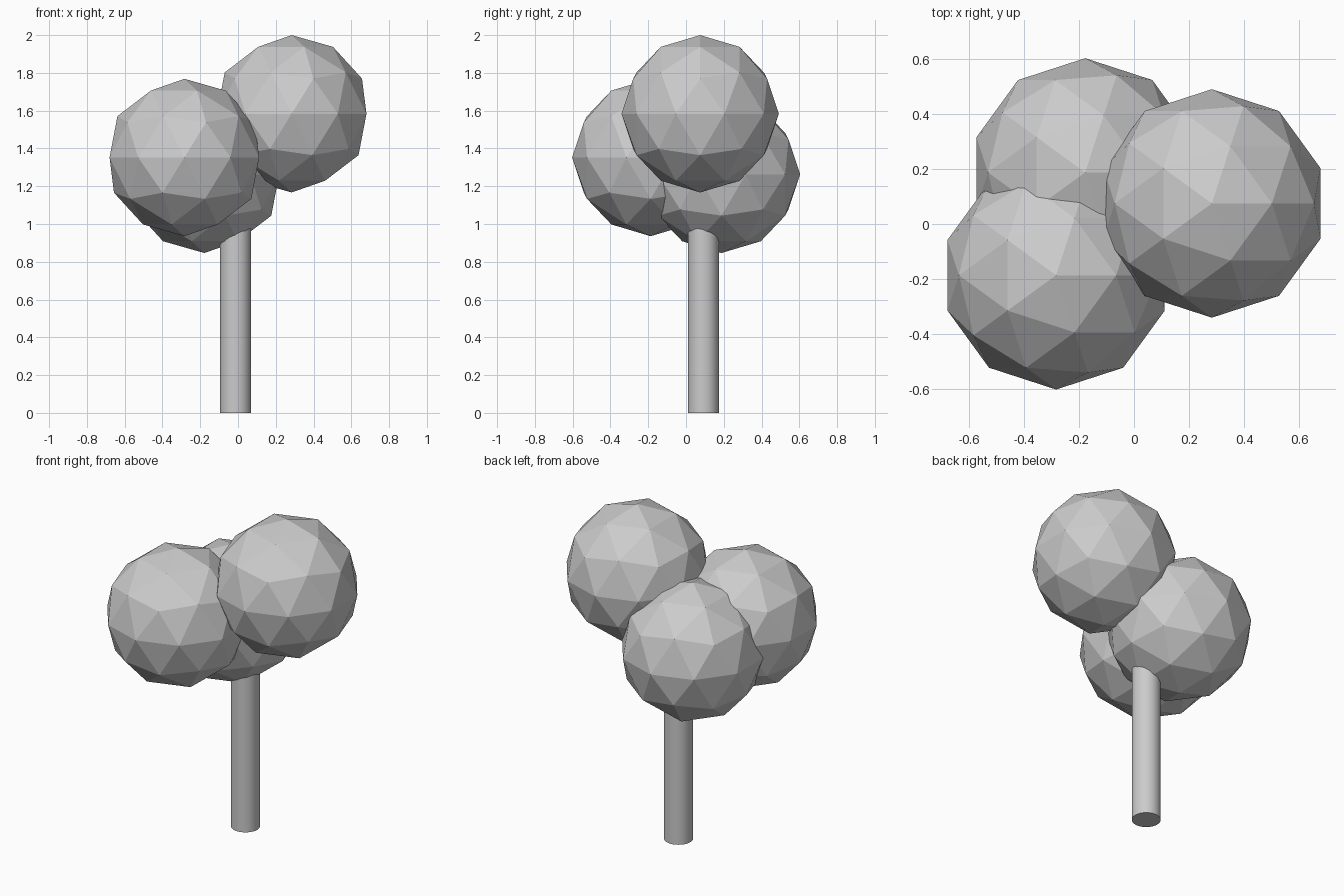
import bpy
import math

if "Cube" in bpy.data.objects:
    bpy.data.objects.remove(bpy.data.objects["Cube"])

R = 0.4165  # shared radius of the foliage balls


def foliage(name, loc):
    bpy.ops.mesh.primitive_ico_sphere_add(subdivisions=2, radius=R, location=loc)
    bpy.context.object.name = name


# Trunk: smooth cylinder running up into the lowest ball
height = 1.15
bpy.ops.mesh.primitive_cylinder_add(vertices=32, radius=0.082, depth=height,
                                    location=(-0.013, 0.092, height / 2))
bpy.context.object.name = "trunk"
bpy.ops.object.shade_smooth_by_angle(angle=math.radians(30))

# Foliage: three faceted balls
foliage("foliage_top", (0.284, 0.075, 2.0 - R))
foliage("foliage_front", (-0.284, -0.187, 1.352))
foliage("foliage_back", (-0.178, 0.188, 1.263))
